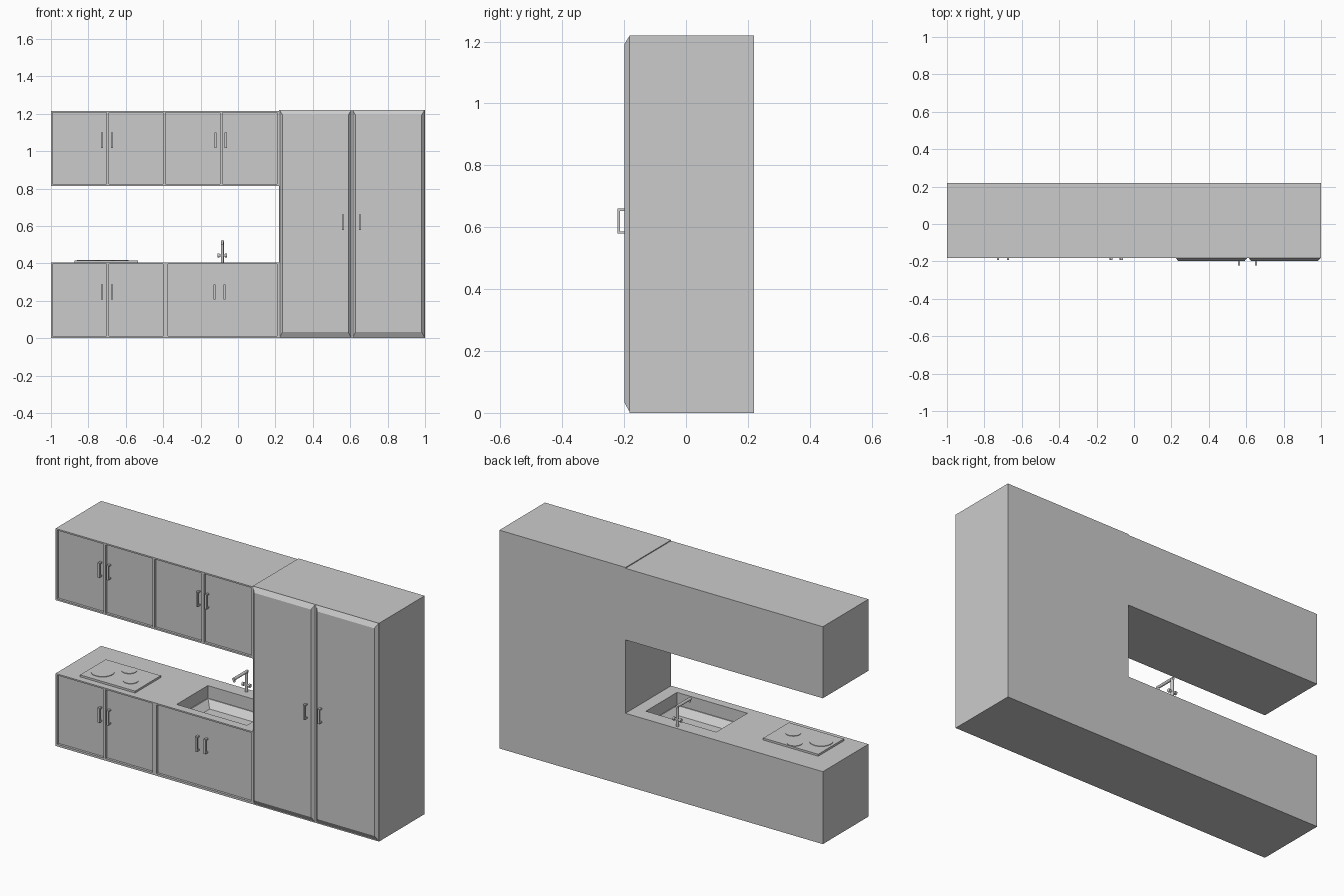
import bpy
import bmesh
from mathutils import Vector

if "Cube" in bpy.data.objects:
    bpy.data.objects.remove(bpy.data.objects["Cube"], do_unlink=True)

GREY = (0.6, 0.6, 0.6, 1)
mat = bpy.data.materials.new("light grey")
mat.use_nodes = True
mat.diffuse_color = GREY
mat.node_tree.nodes["Principled BSDF"].inputs["Base Color"].default_value = GREY

FRONT, BACK = -0.183, 0.22
PANEL = FRONT + 0.013


def add_block(bm, lo, hi):
    """Add a closed box between two opposite corners and return its vertices."""
    verts = bmesh.ops.create_cube(bm, size=1)["verts"]
    lo, hi = Vector(lo), Vector(hi)
    for v in verts:
        v.co = (lo + hi) / 2 + v.co * (hi - lo)
    return verts


def add_rod(bm, start, end, radius, sides=16):
    start, end = Vector(start), Vector(end)
    axis = end - start
    verts = bmesh.ops.create_cone(bm, cap_ends=True, segments=sides, radius1=radius,
                                  radius2=radius, depth=axis.length)["verts"]
    turn = axis.to_track_quat("Z", "Y")
    for v in verts:
        v.co = turn @ v.co + (start + end) / 2


def finish(name, bm):
    mesh = bpy.data.meshes.new(name)
    bmesh.ops.recalc_face_normals(bm, faces=bm.faces)
    bm.to_mesh(mesh)
    bm.free()
    mesh.materials.append(mat)
    obj = bpy.data.objects.new(name, mesh)
    bpy.context.collection.objects.link(obj)
    return obj


def box(name, lo, hi):
    bm = bmesh.new()
    add_block(bm, lo, hi)
    return finish(name, bm)


def smooth(obj):
    bpy.ops.object.select_all(action="DESELECT")
    obj.select_set(True)
    bpy.context.view_layer.objects.active = obj
    bpy.ops.object.shade_smooth_by_angle()


def carve(obj, bm):
    """Cut the given closed shapes out of an object."""
    cutter = finish("cutter", bm)
    cutter.hide_render = True
    mod = obj.modifiers.new("cut", "BOOLEAN")
    mod.operation, mod.solver, mod.object = "DIFFERENCE", "EXACT", cutter
    bpy.ops.object.select_all(action="DESELECT")
    obj.select_set(True)
    bpy.context.view_layer.objects.active = obj
    bpy.ops.object.modifier_apply(modifier=mod.name)
    bpy.data.objects.remove(cutter, do_unlink=True)


def recess_doors(cabinet, spans, z0, z1):
    bm = bmesh.new()
    for x0, x1 in spans:
        add_block(bm, (x0, FRONT - 0.1, z0), (x1, PANEL, z1))
    carve(cabinet, bm)


def handle(name, x, z, face):
    """Bracket pull: two posts and a grip bar."""
    bm = bmesh.new()
    w, h, reach, t = 0.006, 0.041, 0.023, 0.008
    for s in (-1, 1):
        zs = sorted((z + s * h, z + s * (h - t)))
        add_block(bm, (x - w, face - reach + t, zs[0]), (x + w, face + 0.001, zs[1]))
    add_block(bm, (x - w, face - reach, z - h), (x + w, face - reach + t, z + h))
    finish(name, bm)


# Wall cabinets with inset doors
upper = box("upper_cabinets", (-1, FRONT, 0.815), (0.22, BACK, 1.215))
recess_doors(upper, [(-0.992, -0.703), (-0.69, -0.402),
                     (-0.387, -0.097), (-0.083, 0.208)], 0.824, 1.207)

# Base cabinets with inset doors
lower = box("base_cabinets", (-1, FRONT, 0), (0.22, BACK, 0.405))
recess_doors(lower, [(-0.992, -0.703), (-0.69, -0.402), (-0.375, 0.208)], 0.012, 0.397)

# Sink basin: straight walls, then a sloping lower part
bm = bmesh.new()
add_block(bm, (-0.285, -0.135, 0.335), (0.15, 0.14, 0.5))
carve(lower, bm)
bm = bmesh.new()
for v in add_block(bm, (-0.285, -0.135, 0.3), (0.15, 0.14, 0.34)):
    if v.co.z < 0.32:
        v.co.x += 0.04 if v.co.x < -0.1 else -0.04
        v.co.y += 0.04 if v.co.y < 0 else -0.04
carve(lower, bm)

# Tall cabinet with two bevelled doors
box("tall_cabinet", (0.22, FRONT, 0), (1, BACK, 1.22))
for side, x0, x1 in (("right", 0.223, 0.605), ("left", 0.613, 0.997)):
    bm = bmesh.new()
    for v in add_block(bm, (x0, -0.199, 0.003), (x1, FRONT + 0.001, 1.219)):
        if v.co.y < -0.19:
            v.co.x += 0.015 if v.co.x < (x0 + x1) / 2 else -0.015
            v.co.z += 0.03 if v.co.z < 0.6 else -0.026
    finish(f"tall_door_{side}", bm)

# Door handles
for i, x in enumerate((-0.727, -0.673, -0.12, -0.066)):
    handle(f"upper_handle_{i + 1}", x, 1.058, PANEL)
for i, x in enumerate((-0.727, -0.673, -0.125, -0.072)):
    handle(f"base_handle_{i + 1}", x, 0.247, PANEL)
for i, x in enumerate((0.562, 0.652)):
    handle(f"tall_handle_{i + 1}", x, 0.62, -0.199)

# Hob with three burners
box("hob_plate", (-0.875, -0.145, 0.404), (-0.535, 0.082, 0.416))
for i, (x, y, r) in enumerate(((-0.80, -0.052, 0.06), (-0.70, 0.04, 0.04),
                               (-0.625, -0.055, 0.04))):
    bm = bmesh.new()
    add_rod(bm, (x, y, 0.415), (x, y, 0.419), r, 32)
    smooth(finish(f"burner_{i + 1}", bm))

# Tap: post, spout, nozzle and cross handle
X, Y = -0.084, 0.195
bm = bmesh.new()
add_rod(bm, (X, Y, 0.404), (X, Y, 0.521), 0.008)
add_rod(bm, (X, Y + 0.008, 0.516), (X, Y - 0.115, 0.516), 0.008)
add_rod(bm, (X, Y - 0.108, 0.516), (X, Y - 0.108, 0.5), 0.007)
add_rod(bm, (X - 0.025, Y, 0.442), (X + 0.025, Y, 0.442), 0.006)
for s in (-1, 1):
    add_rod(bm, (X + s * 0.015, Y, 0.442), (X + s * 0.025, Y, 0.442), 0.01)
smooth(finish("tap", bm))
